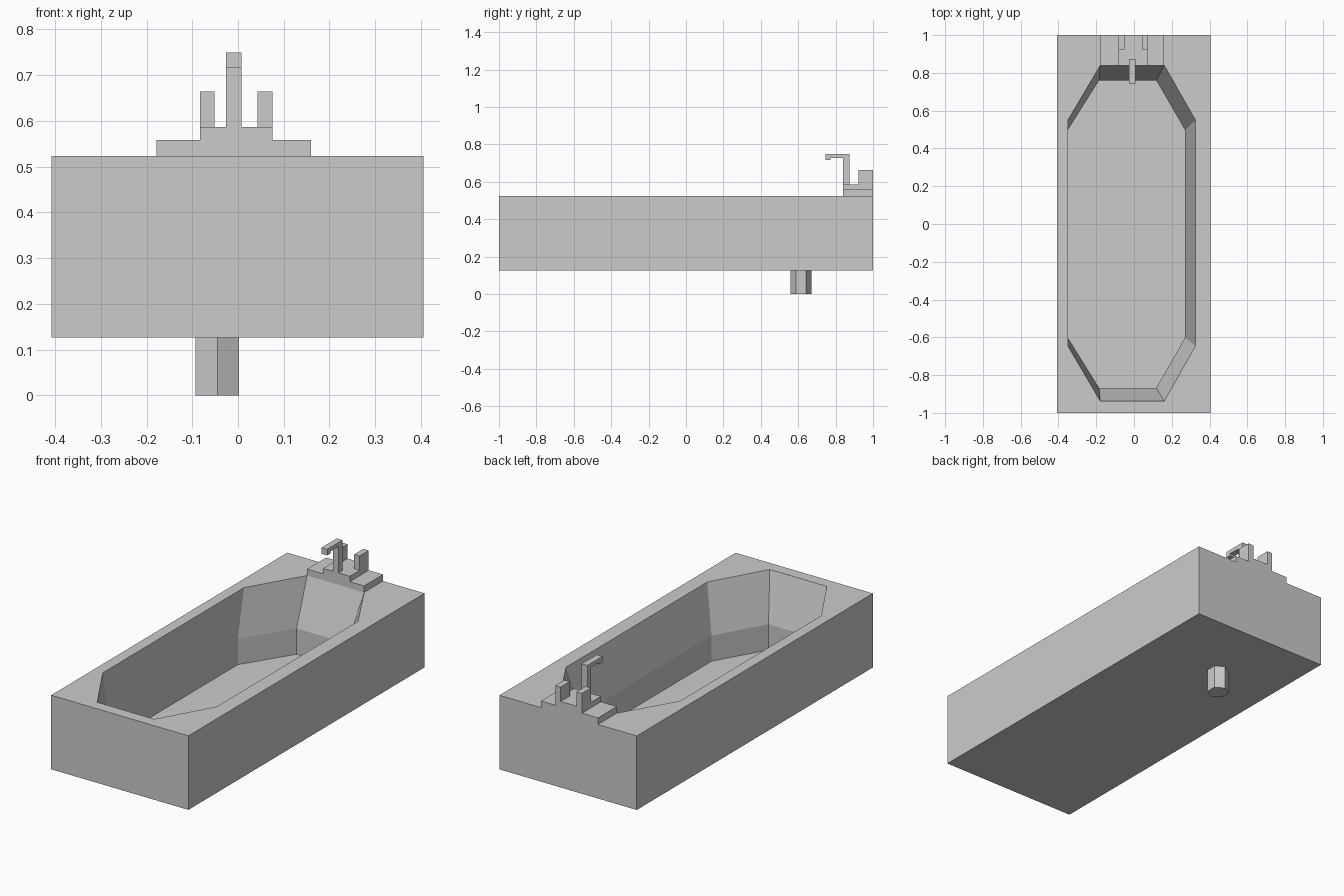
import bpy, bmesh, math

if "Cube" in bpy.data.objects:
    bpy.data.objects.remove(bpy.data.objects["Cube"])


def loft(name, rings):
    """Closed solid through a stack of rings of 3D points."""
    bm = bmesh.new()
    loops = [[bm.verts.new(p) for p in ring] for ring in rings]
    n = len(loops[0])
    for a, b in zip(loops, loops[1:]):
        for i in range(n):
            j = (i + 1) % n
            bm.faces.new((a[i], a[j], b[j], b[i]))
    bm.faces.new(loops[0])
    bm.faces.new(loops[-1])
    bmesh.ops.recalc_face_normals(bm, faces=bm.faces)
    me = bpy.data.meshes.new(name)
    bm.to_mesh(me)
    bm.free()
    ob = bpy.data.objects.new(name, me)
    bpy.context.collection.objects.link(ob)
    return ob


def box(name, x0, x1, y0, y1, z0, z1):
    base = [(x0, y0), (x1, y0), (x1, y1), (x0, y1)]
    return loft(name, [[(x, y, z) for x, y in base] for z in (z0, z1)])


def octagon(left, right, in_left, in_right, y0, y1, side0, side1, z):
    return [(x, y, z) for x, y in (
        (in_left, y0), (in_right, y0), (right, side0), (right, side1),
        (in_right, y1), (in_left, y1), (left, side1), (left, side0))]


# Tub body with carved basin: sloped upper wall, upright lower wall
TOP, BOTTOM, MID, FLOOR = 0.523, 0.126, 0.268, 0.13
tub = box("tub_body", -0.408, 0.406, -1, 1, BOTTOM, TOP)
rim = (-0.35, 0.326, -0.178, 0.16, -0.938, 0.84, -0.645, 0.55)
low = (-0.35, 0.27, -0.185, 0.118, -0.867, 0.76, -0.602, 0.498)
cutter = loft("basin_cutter", [octagon(*low, FLOOR), octagon(*low, MID),
                               octagon(*rim, TOP), octagon(*rim, TOP + 0.1)])
cutter.hide_render = True
mod = tub.modifiers.new("basin", "BOOLEAN")
mod.operation = "DIFFERENCE"
mod.solver = "EXACT"
mod.object = cutter
bpy.context.view_layer.objects.active = tub
bpy.ops.object.modifier_apply(modifier=mod.name)
bpy.data.objects.remove(cutter)

# Hexagonal drain pipe under the tub
hexagon = [(-0.045 + 0.055 * math.sin(i * math.pi / 3),
            0.615 + 0.055 * math.cos(i * math.pi / 3)) for i in range(6)]
loft("drain_pipe", [[(x, y, z) for x, y in hexagon] for z in (0, BOTTOM)])

# Stepped tap base, as one extruded profile
profile = [(-0.178, TOP), (0.16, TOP), (0.16, 0.558), (0.075, 0.558),
           (0.075, 0.587), (-0.083, 0.587), (-0.083, 0.558), (-0.178, 0.558)]
loft("tap_base", [[(x, y, z) for x, z in profile] for y in (0.84, 1.0)])

# Tap handles
for side, x in (("left", -0.083), ("right", 0.043)):
    box("tap_handle_" + side, x, x + 0.032, 0.923, 1.0, 0.587, 0.664)

# Hooked spout, as one extruded side profile
spout = [(0.84, 0.587), (0.873, 0.587), (0.873, 0.75), (0.745, 0.75),
         (0.745, 0.717), (0.772, 0.717), (0.772, 0.728), (0.84, 0.728)]
loft("spout", [[(x, y, z) for y, z in spout] for x in (-0.026, 0.008)])
